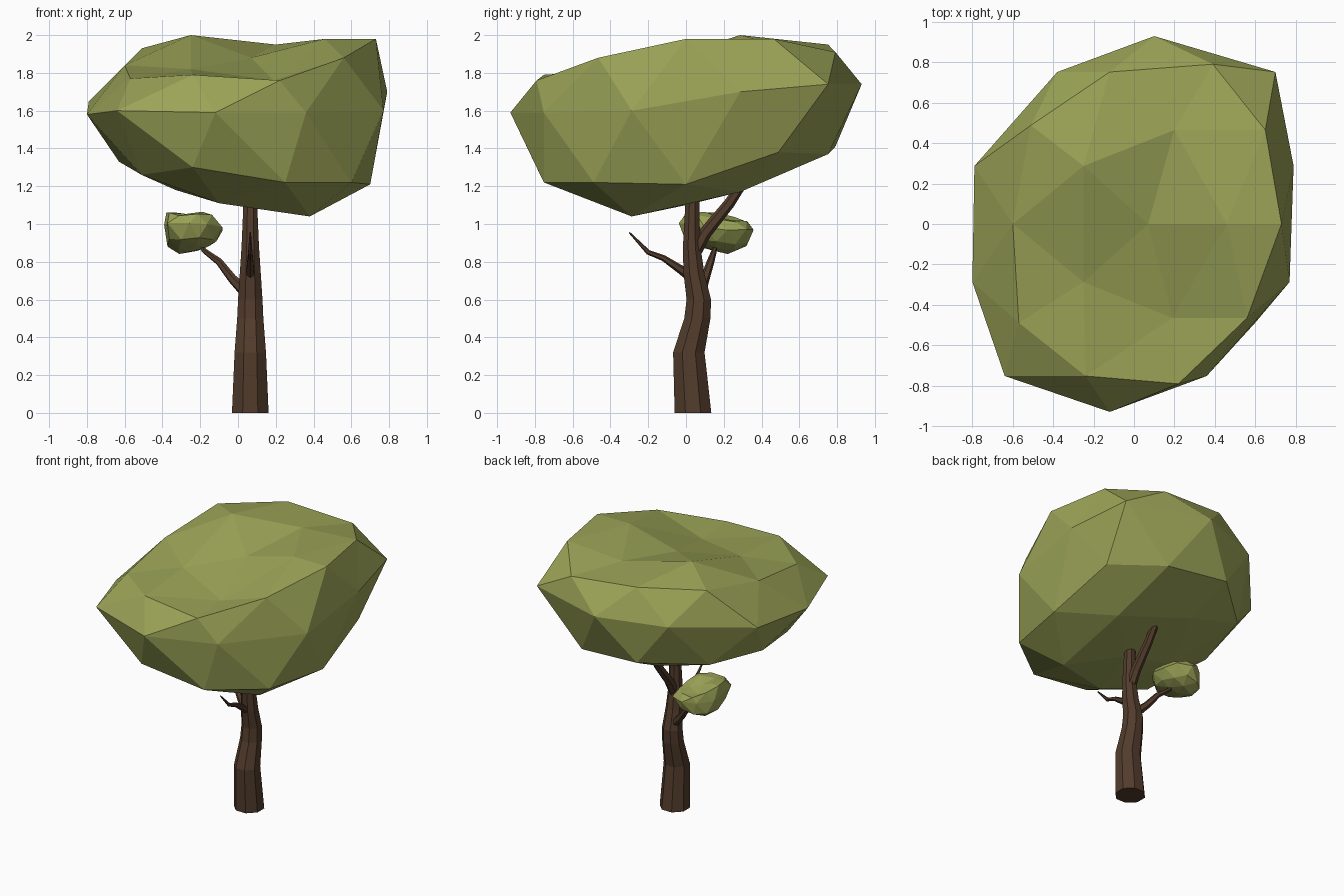
import bpy, bmesh, math
from mathutils import Vector

if "Cube" in bpy.data.objects:
    bpy.data.objects.remove(bpy.data.objects["Cube"])


def material(name, color):
    m = bpy.data.materials.new(name)
    m.diffuse_color = color
    m.use_nodes = True
    m.node_tree.nodes["Principled BSDF"].inputs["Base Color"].default_value = m.diffuse_color
    return m


bark = material("bark", (0.085, 0.045, 0.025, 1))
leaf = material("leaf", (0.33, 0.37, 0.095, 1))


def add_object(name, bm, mat):
    bmesh.ops.recalc_face_normals(bm, faces=bm.faces)
    me = bpy.data.meshes.new(name)
    bm.to_mesh(me)
    bm.free()
    me.materials.append(mat)
    ob = bpy.data.objects.new(name, me)
    bpy.context.collection.objects.link(ob)
    return ob


def limb(name, path, sides, upright=False):
    """Faceted tapering tube through (x, y, z, radius) points."""
    bm = bmesh.new()
    pts = [Vector(p[:3]) for p in path]
    rings = []
    for i, p in enumerate(pts):
        d = pts[min(i + 1, len(pts) - 1)] - pts[max(i - 1, 0)]
        if upright:
            d = Vector((0, 0, 1))
        u = Vector((1, 0, 0)) if abs(d.normalized().x) < 0.8 else Vector((0, 1, 0))
        v = d.cross(u).normalized()
        u = v.cross(d).normalized()
        ring = []
        for k in range(sides):
            a = math.tau * (k + 0.5) / sides
            ring.append(bm.verts.new(p + path[i][3] * (u * math.cos(a) + v * math.sin(a))))
        rings.append(ring)
    for a, b in zip(rings, rings[1:]):
        for k in range(sides):
            j = (k + 1) % sides
            bm.faces.new((a[k], a[j], b[j], b[k]))
    bm.faces.new(rings[0])
    bm.faces.new(rings[-1])
    return add_object(name, bm, bark)


# Trunk and branches
limb("trunk", [(.065, .037, 0, .105), (.065, .015, .32, .09), (.065, .06, .5, .075),
               (.065, .068, .6, .07), (.065, .042, .74, .06), (.065, .03, .88, .05),
               (.065, .032, 1.05, .042), (.065, .035, 1.2, .038)], 8, True)
limb("back_branch", [(.065, .04, .84, .036), (.065, .1, .95, .034),
                     (.065, .23, 1.11, .029), (.065, .31, 1.23, .024)], 6)
limb("side_branch", [(.05, .07, .63, .034), (-.03, .1, .71, .025),
                     (-.1, .13, .80, .02), (-.18, .15, .86, .014), (-.22, .16, .92, .01)], 6)
limb("front_twig", [(.065, .03, .72, .03), (.065, -.03, .76, .023), (.065, -.12, .82, .016),
                    (.065, -.2, .85, .013), (.065, -.3, .955, .004)], 6)

# Canopy: icosphere rings from bottom to top, each pushed to an (x, z) position
SHAPE = [(.06, 1.10),
         (.38, 1.17), (-.1, 1.25), (-.33, 1.18), (-.1, 1.11), (.38, 1.04),
         (.70, 1.21), (.33, 1.37), (-.52, 1.37), (-.51, 1.26), (.25, 1.22),
         (.65, 1.38), (-.15, 1.41), (-.63, 1.33), (-.24, 1.30), (.60, 1.22),
         (.79, 1.70), (.70, 1.74), (.10, 1.74), (-.38, 1.72), (-.79, 1.65),
         (-.80, 1.58), (-.64, 1.60), (-.12, 1.59), (.36, 1.59), (.77, 1.60),
         (.73, 1.98), (.39, 1.91), (-.51, 1.93), (-.57, 1.77), (.22, 1.76),
         (.65, 1.98), (-.12, 1.95), (-.60, 1.84), (-.24, 1.79), (.56, 1.88),
         (.46, 1.98), (.20, 1.95), (-.25, 2.0), (-.25, 1.82), (.19, 1.76),
         (.07, 1.88)]


def foliage(name, center, scale, turn):
    bm = bmesh.new()
    bmesh.ops.create_icosphere(bm, subdivisions=2, radius=1)
    order = sorted(bm.verts, key=lambda v: (round(v.co.z, 2),
                                            (math.atan2(v.co.y, v.co.x) + 0.1) % math.tau))
    for v, (x, z) in zip(order, SHAPE):
        v.co = (x, v.co.y * 0.93, z - 1.52)
    ob = add_object(name, bm, leaf)
    ob.location, ob.scale = center, scale
    ob.rotation_euler.z = turn
    return ob


foliage("canopy", (0, 0, 1.52), (1, 1, 1), 0)
foliage("small_leaf_clump", (-.237, .16, .953), (.195, .213, .233), math.pi)
